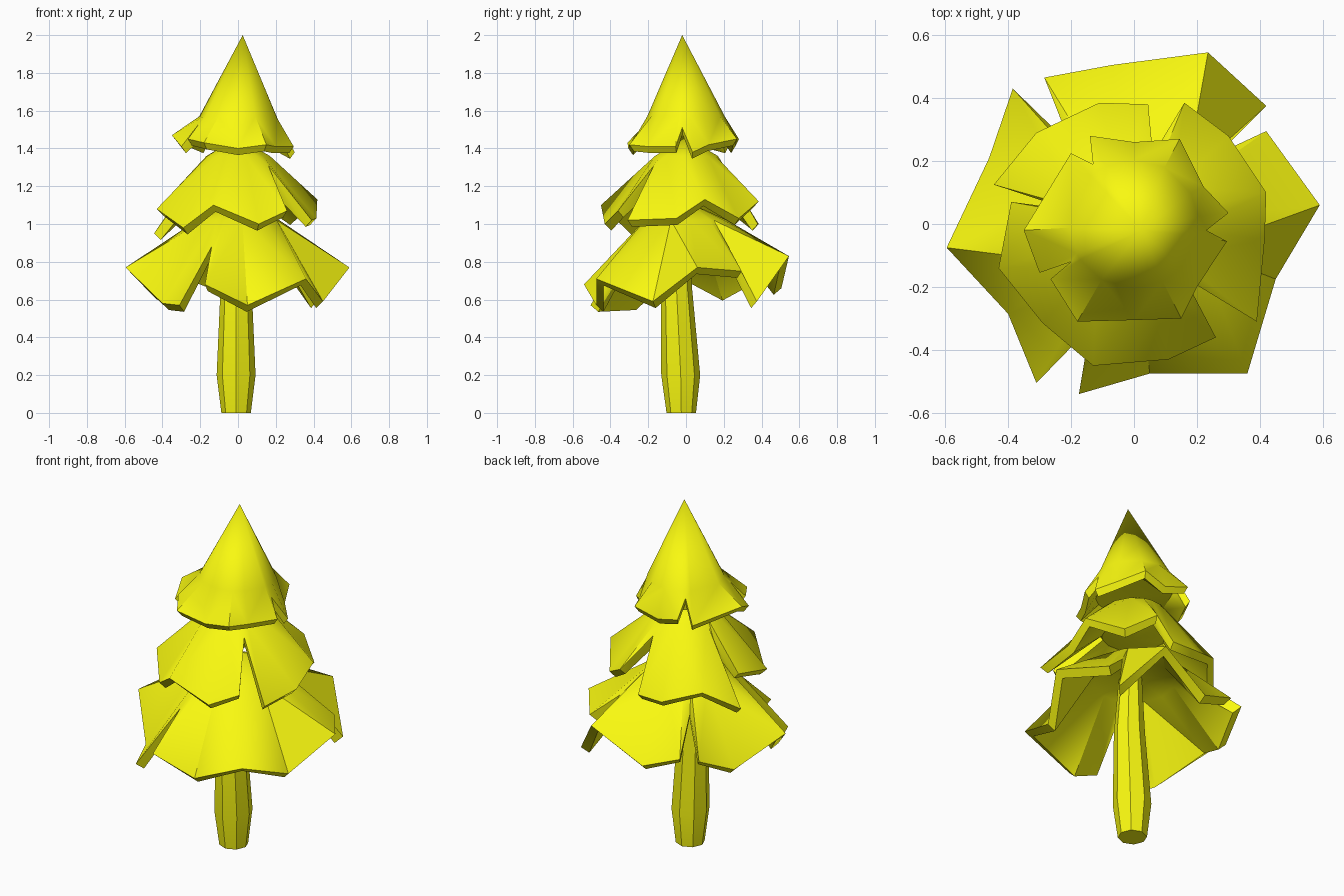
import bpy, bmesh, math
from mathutils import Vector

if "Cube" in bpy.data.objects:
    bpy.data.objects.remove(bpy.data.objects["Cube"])

mat = bpy.data.materials.new("yellow")
mat.diffuse_color = (0.95, 0.95, 0.005, 1)
mat.use_nodes = True
mat.node_tree.nodes["Principled BSDF"].inputs["Base Color"].default_value = mat.diffuse_color


def finish(bm, name):
    bmesh.ops.recalc_face_normals(bm, faces=bm.faces[:])
    me = bpy.data.meshes.new(name)
    bm.to_mesh(me)
    bm.free()
    ob = bpy.data.objects.new(name, me)
    bpy.context.collection.objects.link(ob)
    me.materials.append(mat)
    bpy.ops.object.select_all(action='DESELECT')
    ob.select_set(True)
    bpy.context.view_layer.objects.active = ob
    bpy.ops.object.shade_smooth_by_angle(angle=math.radians(36))


def tier(name, apex, mid_r, mid_z, under_apex, under_mid, rim):
    """Thick skirt: apex, a round shoulder ring, then a ragged notched rim."""
    bm = bmesh.new()
    layers = []
    for under in (0, 1):
        tip = bm.verts.new((apex[0], apex[1], under_apex if under else apex[2]))
        mid, edge = [], []
        for x, y, z in rim:
            d = Vector((x, y)).normalized() * mid_r
            mid.append(bm.verts.new((d.x, d.y, under_mid if under else mid_z)))
            s = 1 - 0.08 * under
            edge.append(bm.verts.new((x * s, y * s, z - 0.035 * under)))
        layers.append((tip, mid, edge))
    n = len(rim)
    for i in range(n):
        j = (i + 1) % n
        for tip, mid, edge in layers:
            bm.faces.new((tip, mid[i], mid[j]))
            # split along the shorter diagonal so that the folds follow the notches
            a, b, c, d = mid[i], edge[i], edge[j], mid[j]
            if (a.co - c.co).length < (b.co - d.co).length:
                bm.faces.new((a, b, c))
                bm.faces.new((a, c, d))
            else:
                bm.faces.new((a, b, d))
                bm.faces.new((b, c, d))
        top, low = layers[0][2], layers[1][2]
        bm.faces.new((top[i], low[i], low[j], top[j]))
    finish(bm, name)


# Trunk: eight-sided, bulging low down and leaning slightly
bm = bmesh.new()
rings = []
for cx, cy, z, r in ((-0.01, -0.025, 0, 0.078), (-0.01, -0.028, 0.2, 0.103),
                     (-0.01, -0.05, 0.65, 0.083), (0, -0.03, 1.0, 0.06)):
    rings.append([bm.verts.new((cx + r * math.cos(k * math.pi / 4),
                                cy + r * math.sin(k * math.pi / 4), z)) for k in range(8)])
for a, b in zip(rings, rings[1:]):
    for k in range(8):
        bm.faces.new((a[k], a[(k + 1) % 8], b[(k + 1) % 8], b[k]))
bm.faces.new(rings[0])
bm.faces.new(rings[-1])
finish(bm, "trunk")

# Foliage tiers, rims listed counter-clockwise
tier("lower_branches", (0, 0, 1.12), 0.22, 1.02, 0.98, 0.94, [
    (0.59, 0.06, 0.77), (0.42, 0.295, 0.75), (0.27, 0.225, 0.88), (0.42, 0.375, 0.59),
    (0.235, 0.545, 0.83), (-0.07, 0.505, 0.66), (-0.285, 0.465, 0.74), (-0.2, 0.25, 0.9),
    (-0.385, 0.43, 0.74), (-0.46, 0.21, 0.63), (-0.595, -0.075, 0.77), (-0.40, -0.285, 0.58),
    (-0.31, -0.505, 0.57), (-0.14, -0.33, 0.88), (-0.175, -0.54, 0.68), (0.05, -0.475, 0.57),
    (0.36, -0.475, 0.71), (0.45, -0.175, 0.59)])

tier("middle_branches", (0, 0, 1.46), 0.17, 1.36, 1.2, 1.22, [
    (0.42, 0.10, 1.13), (0.30, 0.28, 1.03), (0.16, 0.385, 1.12), (0.06, 0.22, 1.28),
    (0.045, 0.38, 1.0), (-0.11, 0.385, 1.0), (-0.31, 0.29, 1.07), (-0.445, 0.125, 0.95),
    (-0.21, 0.047, 1.27), (-0.39, 0.07, 1.12), (-0.43, -0.14, 1.08), (-0.29, -0.315, 0.98),
    (-0.13, -0.45, 1.1), (0.11, -0.43, 1.0), (0.26, -0.36, 1.07), (0.16, -0.17, 1.31),
    (0.39, -0.31, 1.02), (0.415, -0.05, 1.03)])

tier("top_branches", (0.025, -0.02, 2.0), 0.205, 1.57, 1.47, 1.46, [
    (0.30, 0.035, 1.38), (0.22, 0.12, 1.42), (0.145, 0.27, 1.45), (0, 0.26, 1.41),
    (-0.14, 0.28, 1.45), (-0.13, 0.19, 1.54), (-0.2, 0.225, 1.41), (-0.35, -0.02, 1.47),
    (-0.30, -0.155, 1.41), (-0.2, -0.12, 1.54), (-0.265, -0.175, 1.45), (-0.18, -0.31, 1.43),
    (0.0, -0.305, 1.40), (0.15, -0.30, 1.42), (0.2, -0.2, 1.41), (0.295, -0.055, 1.41),
    (0.23, -0.02, 1.51)])
